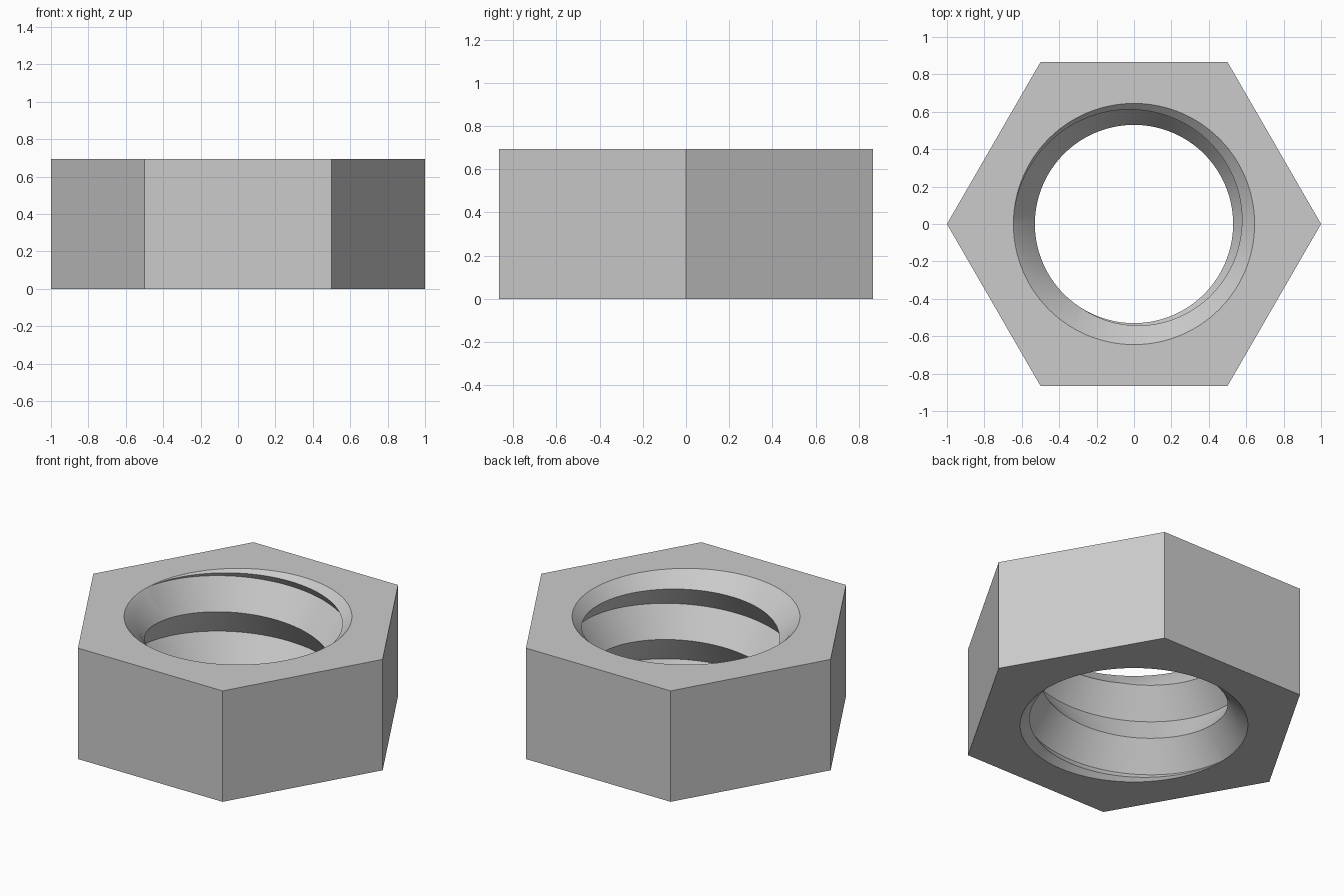
import bpy, bmesh
from math import sin, cos, pi, radians, floor

cube = bpy.data.objects.get("Cube")
if cube:
    bpy.data.objects.remove(cube, do_unlink=True)

HEIGHT = 0.693
ROOT, CREST = 0.645, 0.53        # thread radii
PITCH = HEIGHT / 2
ROOT_Z = 0.585                   # height of one root at ROOT_ANGLE
ROOT_ANGLE = radians(65)
SEGMENTS = 120                   # divisible by six
HALF = PITCH / 2


def root_height(angle):
    return ROOT_Z + PITCH * (angle - ROOT_ANGLE) / (2 * pi)


def thread_radius(z, angle):
    """Triangle wave between root and crest, rising with the angle."""
    t = (z - root_height(angle)) / PITCH
    t -= floor(t)
    return ROOT - (ROOT - CREST) * (1 - abs(2 * t - 1))


def chamfer_end(angle, top):
    """Height at which the 45 degree chamfer meets the thread."""
    near, far = 0.0, ROOT - CREST
    for _ in range(40):
        d = (near + far) / 2
        z = HEIGHT - d if top else d
        if ROOT - d > thread_radius(z, angle):
            near = d
        else:
            far = d
    return HEIGHT - near if top else near


def bore_profile(angle):
    low, high = chamfer_end(angle, False), chamfer_end(angle, True)
    profile = [(ROOT, 0), (thread_radius(low, angle), low)]
    for k in range(-7, 6):
        z = min(max(root_height(angle) + k * HALF, low), high)
        profile.append((thread_radius(z, angle), z))
    return profile + [(thread_radius(high, angle), high), (ROOT, HEIGHT)]


def polar(r, a, z):
    return (r * cos(a), r * sin(a), z)


bm = bmesh.new()

# Threaded bore with chamfered ends
columns = []
for i in range(SEGMENTS + 1):
    a = 2 * pi * i / SEGMENTS
    columns.append([bm.verts.new(polar(r, a, z)) for r, z in bore_profile(a)])
for a, b in zip(columns, columns[1:]):
    for j in range(len(a) - 1):
        bm.faces.new((a[j], a[j + 1], b[j + 1], b[j]))

# Hexagonal sides and end faces
corners = [[bm.verts.new(polar(1, i * pi / 3, z)) for z in (0, HEIGHT)]
           for i in range(6)]
step = SEGMENTS // 6
for i in range(6):
    c, d = corners[i], corners[(i + 1) % 6]
    bm.faces.new((c[0], d[0], d[1], c[1]))
    arc = columns[i * step:(i + 1) * step + 1]
    bm.faces.new([c[1], d[1]] + [col[-1] for col in reversed(arc)])
    bm.faces.new([d[0], c[0]] + [col[0] for col in arc])

bmesh.ops.remove_doubles(bm, verts=bm.verts, dist=0.0002)
bmesh.ops.recalc_face_normals(bm, faces=bm.faces)

mesh = bpy.data.meshes.new("hex_nut")
bm.to_mesh(mesh)
bm.free()
nut = bpy.data.objects.new("hex_nut", mesh)
bpy.context.collection.objects.link(nut)

# Grey metal
colour = (0.6, 0.6, 0.6, 1)
metal = bpy.data.materials.new("grey_metal")
metal.use_nodes = True
metal.diffuse_color = colour
metal.node_tree.nodes["Principled BSDF"].inputs["Base Color"].default_value = colour
mesh.materials.append(metal)

bpy.ops.object.select_all(action='DESELECT')
nut.select_set(True)
bpy.context.view_layer.objects.active = nut
bpy.ops.object.shade_smooth_by_angle(angle=radians(30))
